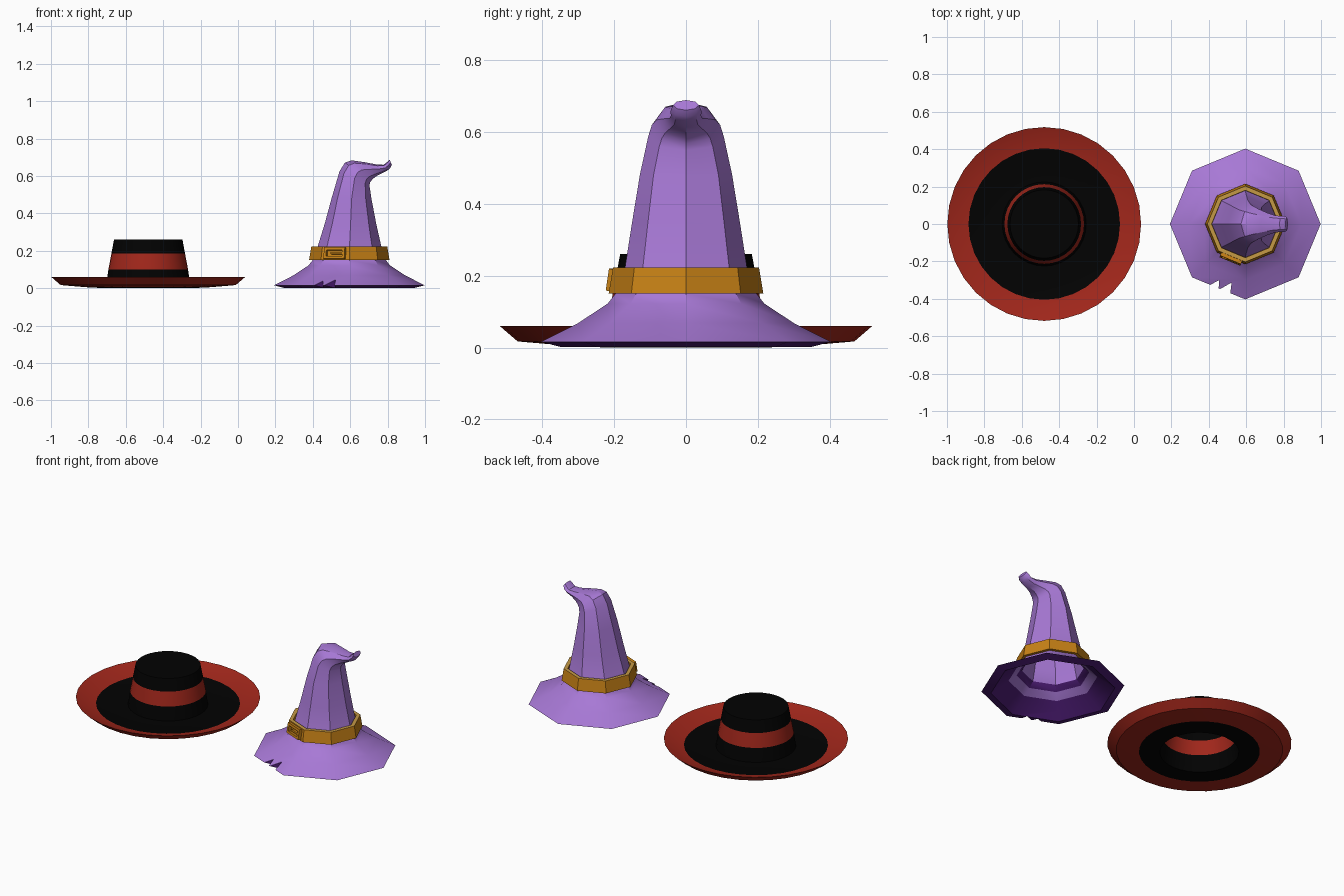
import bpy, bmesh, math
from mathutils import Matrix, Vector

if "Cube" in bpy.data.objects:
    bpy.data.objects.remove(bpy.data.objects["Cube"])


def material(name, rgb):
    m = bpy.data.materials.new(name)
    m.diffuse_color = (*rgb, 1)
    m.use_nodes = True
    m.node_tree.nodes["Principled BSDF"].inputs["Base Color"].default_value = m.diffuse_color
    return m


BLACK = material("black felt", (0.0006, 0.0006, 0.0006))
RED = material("brick red", (0.36, 0.02, 0.011))
PURPLE = material("purple cloth", (0.39, 0.19, 0.67))
DARK = material("dark purple lining", (0.075, 0.012, 0.18))
GOLD = material("gold", (0.57, 0.22, 0.008))
LIGHT_GOLD = material("light gold", (0.56, 0.32, 0.06))


def finish(name, bm, mats, smooth=True):
    bmesh.ops.recalc_face_normals(bm, faces=bm.faces)
    me = bpy.data.meshes.new(name)
    bm.to_mesh(me)
    bm.free()
    for m in mats:
        me.materials.append(m)
    ob = bpy.data.objects.new(name, me)
    bpy.context.collection.objects.link(ob)
    if smooth:
        bpy.ops.object.select_all(action='DESELECT')
        ob.select_set(True)
        bpy.context.view_layer.objects.active = ob
        bpy.ops.object.shade_smooth_by_angle(angle=math.radians(30))
    return ob


def disc(cx, r, z):
    return (cx - r, z, cx + r, z, r)


def loft(name, rings, n, mats, strip_mat, wrap=False, smooth=True):
    """Skin rings given as (left x, left z, right x, right z, half depth)."""
    bm = bmesh.new()
    loops = []
    for xl, zl, xr, zr, ry in rings:
        loop = []
        for i in range(n):
            a = 2 * math.pi * i / n
            c = math.cos(a)
            loop.append(bm.verts.new(((xl + xr) / 2 + (xr - xl) / 2 * c,
                                      ry * math.sin(a),
                                      (zl + zr) / 2 + (zr - zl) / 2 * c)))
        loops.append(loop)
    pairs = list(zip(loops, loops[1:]))
    if wrap:
        pairs.append((loops[-1], loops[0]))
    for k, (a, b) in enumerate(pairs):
        for i in range(n):
            j = (i + 1) % n
            f = bm.faces.new((a[i], a[j], b[j], b[i]))
            f.material_index = strip_mat(k)
    if not wrap:
        bm.faces.new(loops[0]).material_index = strip_mat(0)
        bm.faces.new(loops[-1]).material_index = strip_mat(len(pairs) - 1)
    return finish(name, bm, mats, smooth)


# Flat wide-brimmed hat: crown, red band, brim, underside, hollow crown
FX = -0.48
profile = [(0.183, 0.26), (0.197, 0.185), (0.213, 0.10), (0.225, 0.016),
           (0.405, 0.021), (0.518, 0.06), (0.468, 0.017), (0.34, 0.006),
           (0.222, 0.0), (0.206, 0.10), (0.190, 0.185), (0.178, 0.252)]
red_strips = {1, 4, 5, 6, 9}
loft("flat_hat", [disc(FX, r, z) for r, z in profile], 32, [BLACK, RED],
     lambda k: int(k in red_strips))

# Pointed hat: bent tip down to brim edge, then the lining back up inside
WX = 0.595
rings = [(0.810, 0.688, 0.823, 0.660, 0.036),
         (0.796, 0.674, 0.813, 0.642, 0.043),
         (0.778, 0.660, 0.797, 0.628, 0.042),
         (0.740, 0.662, 0.766, 0.613, 0.046),
         (0.676, 0.674, 0.738, 0.598, 0.062),
         (0.607, 0.684, 0.718, 0.582, 0.082),
         (0.572, 0.672, 0.706, 0.566, 0.095),
         (0.543, 0.626, 0.703, 0.548, 0.105),
         (0.502, 0.487, 0.714, 0.476, 0.128),
         (0.465, 0.350, 0.739, 0.345, 0.150),
         (0.425, 0.220, 0.767, 0.220, 0.170)]
rings += [disc(WX, r, z) for r, z in
          [(0.196, 0.150), (0.218, 0.122), (0.300, 0.068), (0.403, 0.016),
           (0.350, 0.002), (0.300, 0.040), (0.250, 0.078),
           (0.205, 0.110), (0.175, 0.140)]]
rings += [(0.437, 0.220, 0.755, 0.220, 0.155),
          (0.515, 0.480, 0.702, 0.475, 0.108),
          (0.560, 0.600, 0.690, 0.560, 0.085)]
hat = loft("pointed_hat", rings, 8, [PURPLE, DARK],
           lambda k: int(k in {14, 15, 16, 18}))

# Two torn notches in the front of the brim
for outline in ([(0.455, -0.300), (0.385, -0.338), (0.385, -0.45), (0.447, -0.45)],
                [(0.522, -0.313), (0.462, -0.347), (0.462, -0.45), (0.505, -0.45)]):
    bm = bmesh.new()
    low = [bm.verts.new((x, y, -0.1)) for x, y in outline]
    top = [bm.verts.new((x, y, 0.14)) for x, y in outline]
    bm.faces.new(low)
    bm.faces.new(top)
    for i in range(4):
        j = (i + 1) % 4
        bm.faces.new((low[i], low[j], top[j], top[i]))
    cutter = finish("notch_cutter", bm, [DARK], smooth=False)
    cutter.hide_render = True
    mod = hat.modifiers.new("notch", 'BOOLEAN')
    mod.operation = 'DIFFERENCE'
    mod.solver = 'EXACT'
    mod.material_mode = 'TRANSFER'
    mod.object = cutter
    bpy.context.view_layer.objects.active = hat
    bpy.ops.object.modifier_apply(modifier=mod.name)
    bpy.data.objects.remove(cutter)

# Gold hat band with a lighter top edge
loft("hat_band", [disc(WX, r, z) for r, z in
                  [(0.215, 0.15), (0.203, 0.222), (0.180, 0.222), (0.176, 0.15)]],
     8, [GOLD, LIGHT_GOLD], lambda k: int(k == 1), wrap=True, smooth=False)

# Buckle: square frame and prong on the front-left face of the band
bm = bmesh.new()
angle = math.radians(-112.5)
place = (Matrix.Translation((WX + 0.199 * math.cos(angle),
                             0.199 * math.sin(angle), 0.187))
         @ Matrix.Rotation(angle + math.pi / 2, 4, 'Z')
         @ Matrix.Rotation(math.radians(-9), 4, 'X'))
bars = [(0, 0.024, 0.120, 0.014), (0, -0.024, 0.120, 0.014),
        (-0.053, 0, 0.014, 0.050), (0.053, 0, 0.014, 0.050),
        (0.015, 0, 0.070, 0.010)]
for x, z, w, h in bars:
    bmesh.ops.create_cube(bm, size=1, matrix=place @ Matrix.Translation((x, 0, z))
                          @ Matrix.Diagonal((w, 0.026, h, 1)))
finish("buckle", bm, [GOLD], smooth=False)
